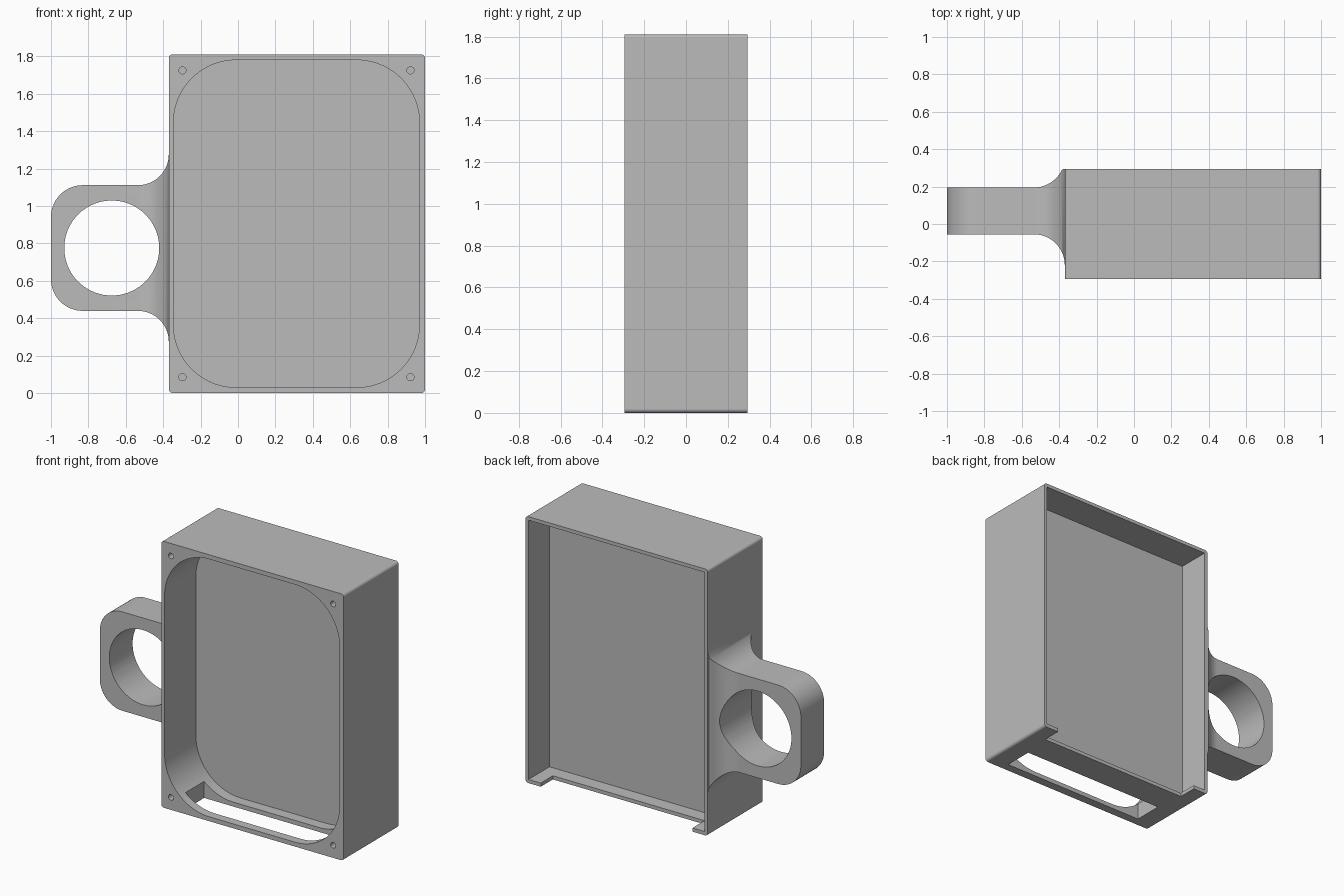
import bpy, bmesh, math

if "Cube" in bpy.data.objects:
    bpy.data.objects.remove(bpy.data.objects["Cube"])

grey = bpy.data.materials.new("grey plastic")
grey.use_nodes = True
colour = (0.5, 0.5, 0.5, 1)
grey.diffuse_color = colour
grey.node_tree.nodes["Principled BSDF"].inputs["Base Color"].default_value = colour


def loft(name, rings):
    """Solid through a list of equally long closed rings of points."""
    bm = bmesh.new()
    loops = [[bm.verts.new(p) for p in ring] for ring in rings]
    n = len(loops[0])
    for a, b in zip(loops, loops[1:]):
        for i in range(n):
            j = (i + 1) % n
            bm.faces.new((a[i], a[j], b[j], b[i]))
    bm.faces.new(loops[0])
    bm.faces.new(loops[-1])
    bmesh.ops.recalc_face_normals(bm, faces=bm.faces)
    mesh = bpy.data.meshes.new(name)
    bm.to_mesh(mesh)
    bm.free()
    obj = bpy.data.objects.new(name, mesh)
    bpy.context.collection.objects.link(obj)
    mesh.materials.append(grey)
    return obj


def rounded_block(name, x0, x1, y0, y1, z0, z1, radius=0, steps=1):
    """Block along y whose four lengthwise edges are rounded."""
    ring = []
    corners = ((x1, z1), (x0, z1), (x0, z0), (x1, z0))
    for k, (cx, cz) in enumerate(corners):
        if radius == 0:
            ring.append((cx, cz))
            continue
        cx += radius if cx == x0 else -radius
        cz += radius if cz == z0 else -radius
        for s in range(steps + 1):
            a = math.pi / 2 * (k + s / steps)
            ring.append((cx + radius * math.cos(a), cz + radius * math.sin(a)))
    return loft(name, [[(x, y, z) for x, z in ring] for y in (y0, y1)])


def rod(name, x, z, radius, y0, y1, sides):
    angles = [math.tau * i / sides for i in range(sides)]
    return loft(name, [[(x + radius * math.cos(a), y, z + radius * math.sin(a))
                        for a in angles] for y in (y0, y1)])


def cut(target, cutter):
    mod = target.modifiers.new("cut", 'BOOLEAN')
    mod.operation = 'DIFFERENCE'
    mod.solver = 'EXACT'
    mod.object = cutter
    bpy.context.view_layer.objects.active = target
    bpy.ops.object.modifier_apply(modifier=mod.name)
    bpy.data.objects.remove(cutter)


def finish(obj):
    bpy.ops.object.select_all(action='DESELECT')
    obj.select_set(True)
    bpy.context.view_layer.objects.active = obj
    bpy.ops.object.shade_smooth_by_angle(angle=math.radians(30))
    mod = obj.modifiers.new("weighted normals", 'WEIGHTED_NORMAL')
    mod.keep_sharp = True


# Case: rounded box, open at the front and at the back around a thin web
LEFT, RIGHT, HALF, TOP = -0.37, 1.0, 0.295, 1.81
case = rounded_block("case", LEFT, RIGHT, -HALF, HALF, 0, TOP, 0.02, 6)
cut(case, rounded_block("front_recess", -0.345, 0.97, -0.4, 0.04, 0.03, 1.78, 0.335, 20))
cut(case, rounded_block("back_recess", -0.347, 0.977, 0.07, 0.4, 0.025, 1.786))

# Openings through the bottom wall
cut(case, rounded_block("bottom_slot", -0.23, 0.86, -0.235, -0.035, -0.1, 0.3))
cut(case, rounded_block("bottom_notch", -0.255, 0.885, 0.165, 0.4, -0.1, 0.1))

# Screw holes in the front corners
for x in (-0.297, 0.922):
    for z in (0.085, 1.725):
        cut(case, rod("screw_hole", x, z, 0.019, -0.4, -0.095, 20))
finish(case)

# Side loop: bar with rounded end, flaring into the case
END, MID, HEIGHT, ROUND, FLARE = -1.0, 0.775, 0.336, 0.17, 0.165
STEPS = 14
sections = []
for s in range(STEPS + 1):
    a = math.pi / 2 * s / STEPS
    sections.append((END + ROUND * (1 - math.cos(a)), ROUND * (math.sin(a) - 1)))
for s in range(STEPS + 1):
    a = math.pi / 2 * s / STEPS
    sections.append((LEFT - FLARE * (1 - math.sin(a)), FLARE * (1 - math.cos(a))))
sections.append((LEFT + 0.01, FLARE))
rings = []
for x, grow in sections:
    h, flare = HEIGHT + grow, max(grow, 0)
    y0, y1 = -0.055 - flare, min(0.195 + flare, HALF - 0.001)
    rings.append([(x, y0, MID - h), (x, y1, MID - h), (x, y1, MID + h), (x, y0, MID + h)])
side_loop = loft("side_loop", rings)
cut(side_loop, rod("loop_hole", -0.675, MID, 0.254, -0.5, 0.5, 72))
finish(side_loop)
